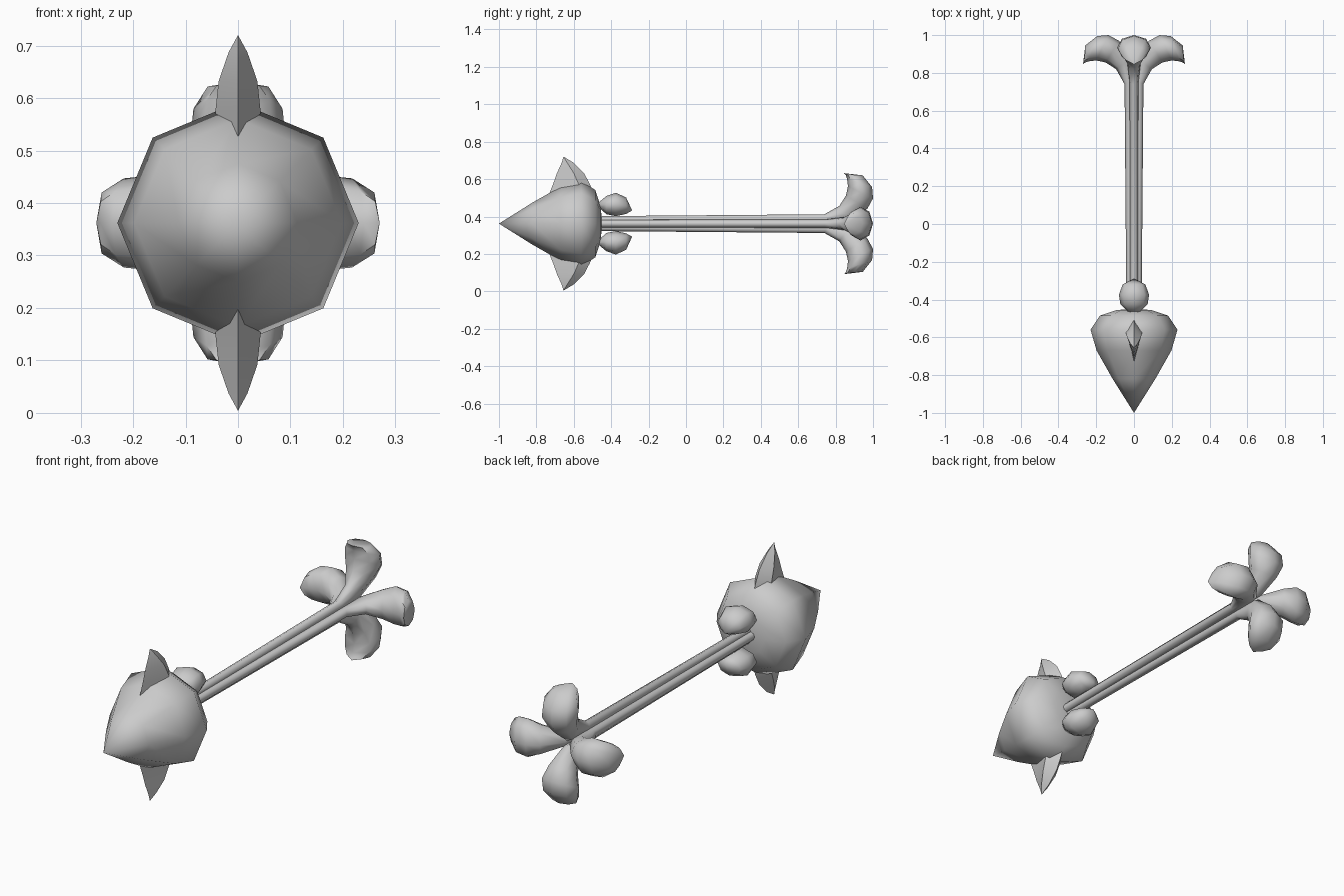
import bpy, bmesh, math
from mathutils import Vector, Matrix

if "Cube" in bpy.data.objects:
    bpy.data.objects.remove(bpy.data.objects["Cube"])

AXIS_Z = 0.362  # height of the long axis

grey = bpy.data.materials.new("plain_grey")
grey.diffuse_color = (0.6, 0.6, 0.6, 1)
grey.use_nodes = True
grey.node_tree.nodes["Principled BSDF"].inputs["Base Color"].default_value = grey.diffuse_color


def loft(name, rings, turn=0.0, angle=40):
    """Skin closed rings of points (single points allowed at the ends),
    then turn the part about the long axis and lift it into place."""
    bm = bmesh.new()
    rows = [[bm.verts.new(p) for p in ring] for ring in rings]
    for a, b in zip(rows, rows[1:]):
        n = max(len(a), len(b))
        for i in range(n):
            j = (i + 1) % n
            quad = [a[i % len(a)], a[j % len(a)], b[j % len(b)], b[i % len(b)]]
            bm.faces.new(list(dict.fromkeys(quad)))
    for row in (rows[0], rows[-1]):
        if len(row) > 2:
            bm.faces.new(row)
    bmesh.ops.recalc_face_normals(bm, faces=bm.faces)
    bm.transform(Matrix.Translation((0, 0, AXIS_Z)) @ Matrix.Rotation(turn, 4, 'Y'))
    mesh = bpy.data.meshes.new(name)
    bm.to_mesh(mesh)
    bm.free()
    mesh.materials.append(grey)
    ob = bpy.data.objects.new(name, mesh)
    bpy.context.collection.objects.link(ob)
    bpy.ops.object.select_all(action='DESELECT')
    ob.select_set(True)
    bpy.context.view_layer.objects.active = ob
    bpy.ops.object.shade_smooth_by_angle(angle=math.radians(angle))
    return ob


def oval(front, back, width, sides=8):
    """Oval ring whose short axis runs between two (y, z) points."""
    f, b = Vector((0, *front)), Vector((0, *back))
    mid, half = (f + b) / 2, (f - b) / 2
    return [mid + half * math.cos(t) + Vector((width * math.sin(t), 0, 0))
            for t in (2 * math.pi * i / sides for i in range(sides))]


# pointed head: eight-sided turned profile (y, radius)
profile = [(-0.82, 0.113), (-0.67, 0.198), (-0.56, 0.23), (-0.485, 0.18), (-0.455, 0.09)]
head = [[(0, -1, 0)]]
for y, r in profile:
    head.append([(r * math.sin(k * math.pi / 4), y, r * math.cos(k * math.pi / 4)) for k in range(8)])
head.append([(0, -0.45, 0)])
loft("pointed_head", head, angle=60)

# fins above and below the head: (height, front y, side y, back y, half width)
fin_levels = [(0.15, -0.735, -0.57, -0.49, 0.043), (0.213, -0.71, -0.575, -0.515, 0.043),
              (0.27, -0.69, -0.60, -0.545, 0.037), (0.325, -0.665, -0.635, -0.60, 0.018)]
fin = [[(0, f, z), (w, s, z), (0, b, z), (-w, s, z)] for z, f, s, b, w in fin_levels]
fin.append([(0, -0.655, 0.358)])

# leaf buds behind the head: (y, low, high, half width)
bud_levels = [(-0.465, 0.085, 0.115, 0.03), (-0.425, 0.05, 0.148, 0.072),
              (-0.375, 0.04, 0.165, 0.08), (-0.32, 0.052, 0.14, 0.06)]
bud = [oval((y, lo), (y, hi), w) for y, lo, hi, w in bud_levels]
bud.append([(0, -0.288, 0.07)])

for side, turn in (("upper", 0), ("lower", math.pi)):
    loft(side + "_fin", fin, turn, 45)
    loft(side + "_leaf_bud", bud, turn, 60)

# four bundled stems, each flaring into a petal: (outer y, r), (inner y, r), half width
petal_levels = [((-0.47, 0.04), (-0.47, 0.0), 0.02), ((0.74, 0.05), (0.76, 0.002), 0.023),
                ((0.82, 0.095), (0.88, 0.01), 0.035), ((0.855, 0.15), (0.97, 0.08), 0.068),
                ((0.866, 0.20), (1.0, 0.135), 0.09), ((0.861, 0.24), (0.995, 0.195), 0.085),
                ((0.853, 0.262), (0.945, 0.258), 0.058)]
petal = [oval(f, b, w) for f, b, w in petal_levels]
petal.append([(0, 0.845, 0.27)])
for k, side in enumerate(("upper", "right", "lower", "left")):
    loft(side + "_stem_and_petal", petal, k * math.pi / 2, 60)
